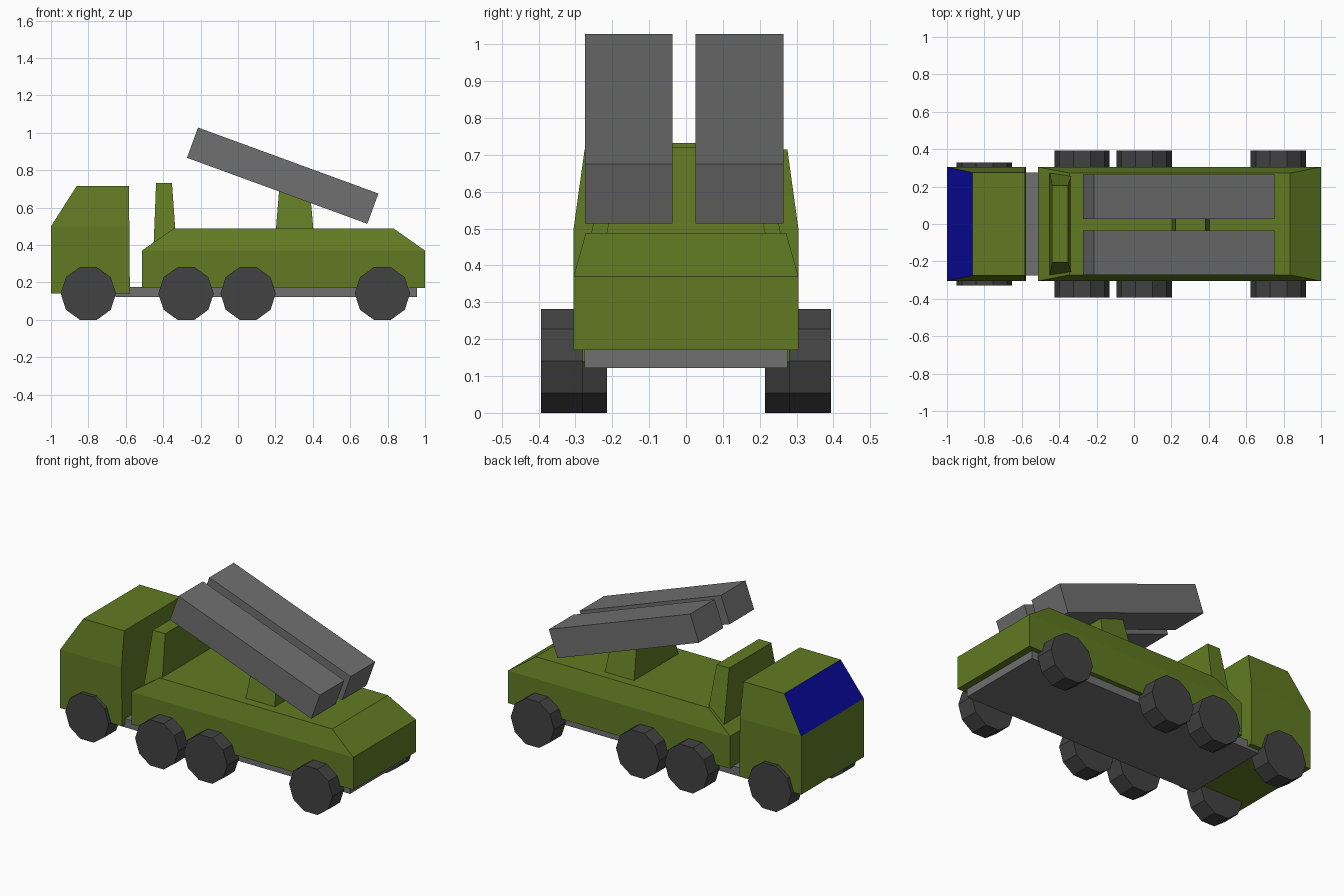
import bpy
import bmesh
import math

cube = bpy.data.objects.get("Cube")
if cube:
    bpy.data.objects.remove(cube, do_unlink=True)


def material(name, color):
    m = bpy.data.materials.new(name)
    m.use_nodes = True
    m.diffuse_color = (*color, 1)
    bsdf = next(n for n in m.node_tree.nodes if n.type == 'BSDF_PRINCIPLED')
    bsdf.inputs["Base Color"].default_value = (*color, 1)
    return m


GREEN = material("olive_green", (0.12, 0.195, 0.016))
GREY = material("mid_grey", (0.16, 0.16, 0.16))
RUBBER = material("dark_rubber", (0.055, 0.055, 0.055))
BLUE = material("window_blue", (0.003, 0.003, 0.36))


def finish(name, bm, *mats):
    bmesh.ops.recalc_face_normals(bm, faces=bm.faces)
    mesh = bpy.data.meshes.new(name)
    bm.to_mesh(mesh)
    bm.free()
    for m in mats:
        mesh.materials.append(m)
    obj = bpy.data.objects.new(name, mesh)
    bpy.context.collection.objects.link(obj)
    return obj


def loft(name, levels, *mats):
    """Stack rectangles (z, back x, front x, half width) into a tapered block."""
    bm = bmesh.new()
    rings = [[bm.verts.new(p) for p in
              ((a, -w, z), (b, -w, z), (b, w, z), (a, w, z))]
             for z, a, b, w in levels]
    bm.faces.new(rings[0])
    bm.faces.new(rings[-1])
    for low, high in zip(rings, rings[1:]):
        for i in range(4):
            j = (i + 1) % 4
            bm.faces.new((low[i], low[j], high[j], high[i]))
    return finish(name, bm, *mats)


# Cab, with the sloped front face as windscreen
cab = loft("cab", [(0.14, -1, -0.578, 0.305), (0.5, -1, -0.581, 0.305),
                   (0.715, -0.863, -0.584, 0.275)], GREEN, BLUE)
for face in cab.data.polygons:
    if face.normal.x < -0.5 and face.normal.z > 0.2:
        face.material_index = 1

# Hull, chassis and the two supports
loft("rear_hull", [(0.17, -0.514, 1, 0.305), (0.37, -0.514, 1, 0.305),
                   (0.488, -0.345, 0.833, 0.272)], GREEN)
loft("chassis", [(0.122, -0.655, 0.957, 0.275), (0.176, -0.655, 0.957, 0.275)], GREY)
loft("front_support", [(0.38, -0.452, -0.328, 0.28), (0.732, -0.438, -0.353, 0.205)], GREEN)
loft("rear_support", [(0.45, 0.2, 0.406, 0.225), (0.72, 0.222, 0.382, 0.16)], GREEN)

# Raised launch boxes
for side, y in (("right", -0.155), ("left", 0.145)):
    bm = bmesh.new()
    bmesh.ops.create_cube(bm, size=1)
    bmesh.ops.scale(bm, vec=(1.027, 0.238, 0.172), verts=bm.verts)
    box = finish(f"launch_box_{side}", bm, GREY)
    box.location = (0.239, y, 0.771)
    box.rotation_euler.y = math.radians(20.1)

# Ten-sided wheels; the front axle is narrower
for axle, (x, y) in enumerate(((-0.8, 0.271), (-0.278, 0.337), (0.054, 0.337), (0.772, 0.337))):
    for side, sign in (("right", -1), ("left", 1)):
        bm = bmesh.new()
        bmesh.ops.create_cone(bm, cap_ends=True, segments=10,
                              radius1=0.148, radius2=0.148, depth=0.114)
        # Turn the cylinder so that a vertex points along x
        for v in bm.verts:
            a = round(math.atan2(v.co.y, v.co.x) / (math.pi / 5) - 0.01) * math.pi / 5
            v.co = (0.148 * math.cos(a), v.co.z, 0.148 * math.sin(a))
        wheel = finish(f"wheel_{side}_{axle + 1}", bm, RUBBER)
        wheel.location = (x, sign * y, 0.141)
